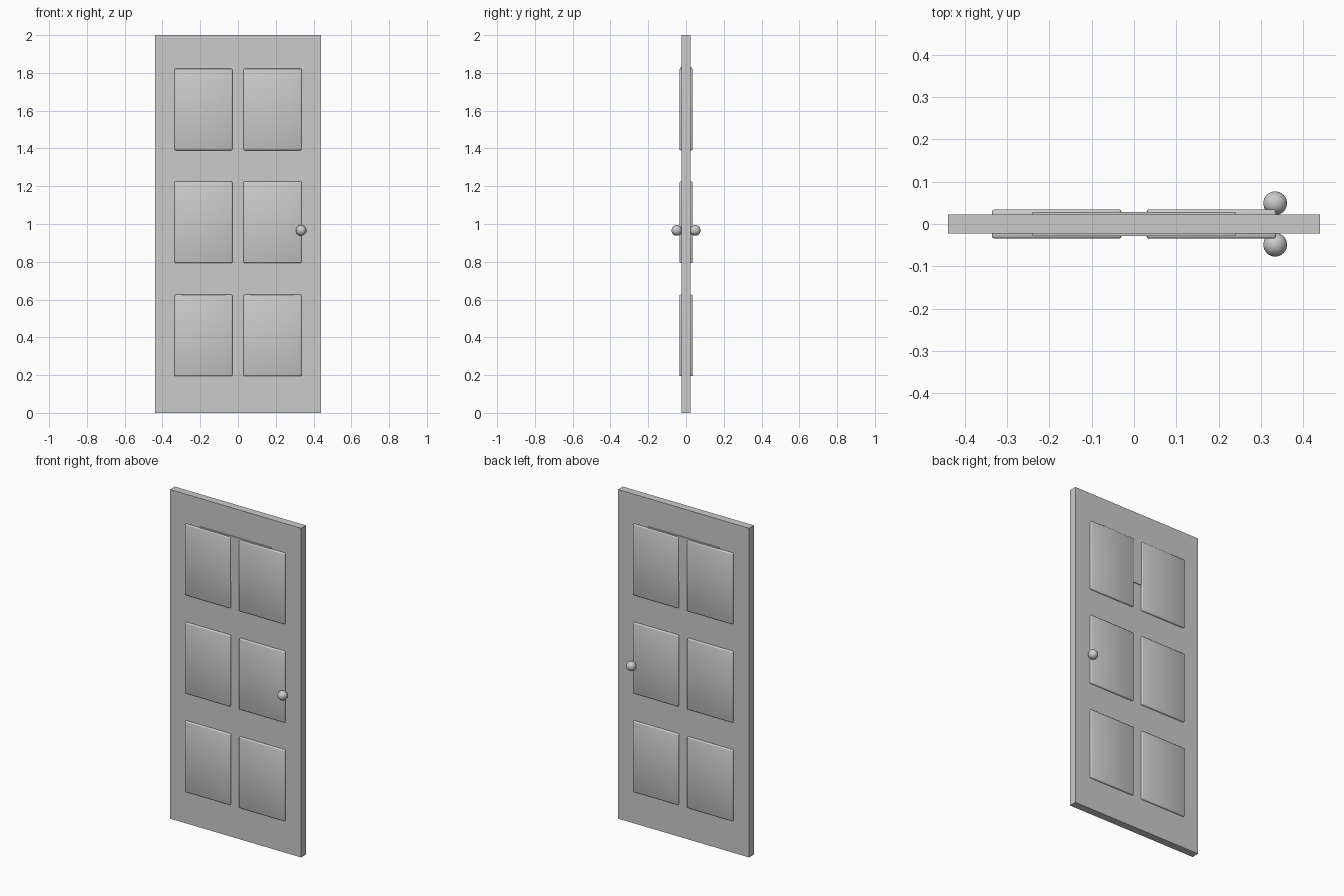
import bpy
import math

if "Cube" in bpy.data.objects:
    bpy.data.objects.remove(bpy.data.objects["Cube"])

grey = bpy.data.materials.new("light grey")
grey.diffuse_color = (0.6, 0.6, 0.6, 1)
grey.use_nodes = True
grey.node_tree.nodes["Principled BSDF"].inputs["Base Color"].default_value = grey.diffuse_color


def box(name, x, z, size, bevel=0):
    """Box centred on the door plane, optionally with rounded edges."""
    bpy.ops.mesh.primitive_cube_add(size=1, location=(x, 0, z))
    ob = bpy.context.object
    ob.name = name
    ob.scale = size
    bpy.ops.object.transform_apply(location=False, rotation=False, scale=True)
    ob.data.materials.append(grey)
    if bevel:
        mod = ob.modifiers.new("rounded edges", 'BEVEL')
        mod.width = bevel
        mod.segments = 2
        bpy.ops.object.shade_smooth()
    return ob


# Door slab
box("door_slab", 0, 1.0, (0.88, 0.046, 2.0))

# Six raised panels, running through the slab so they show on both faces
for row, z in zip(("bottom", "middle", "top"), (0.41, 1.009, 1.606)):
    for side, x in (("left", -0.183), ("right", 0.183)):
        box(f"{row}_{side}_panel", x, z, (0.307, 0.069, 0.432), 0.006)

# Thin plate behind the top panels
box("top_backing_plate", 0, 1.69, (0.48, 0.056, 0.28))

# Round knobs on the front and back
for name, y in (("front_knob", -0.049), ("back_knob", 0.049)):
    bpy.ops.mesh.primitive_uv_sphere_add(segments=32, ring_count=16, radius=0.028,
                                         location=(0.334, y, 0.966))
    knob = bpy.context.object
    knob.name = name
    knob.data.materials.append(grey)
    bpy.ops.object.shade_smooth()
